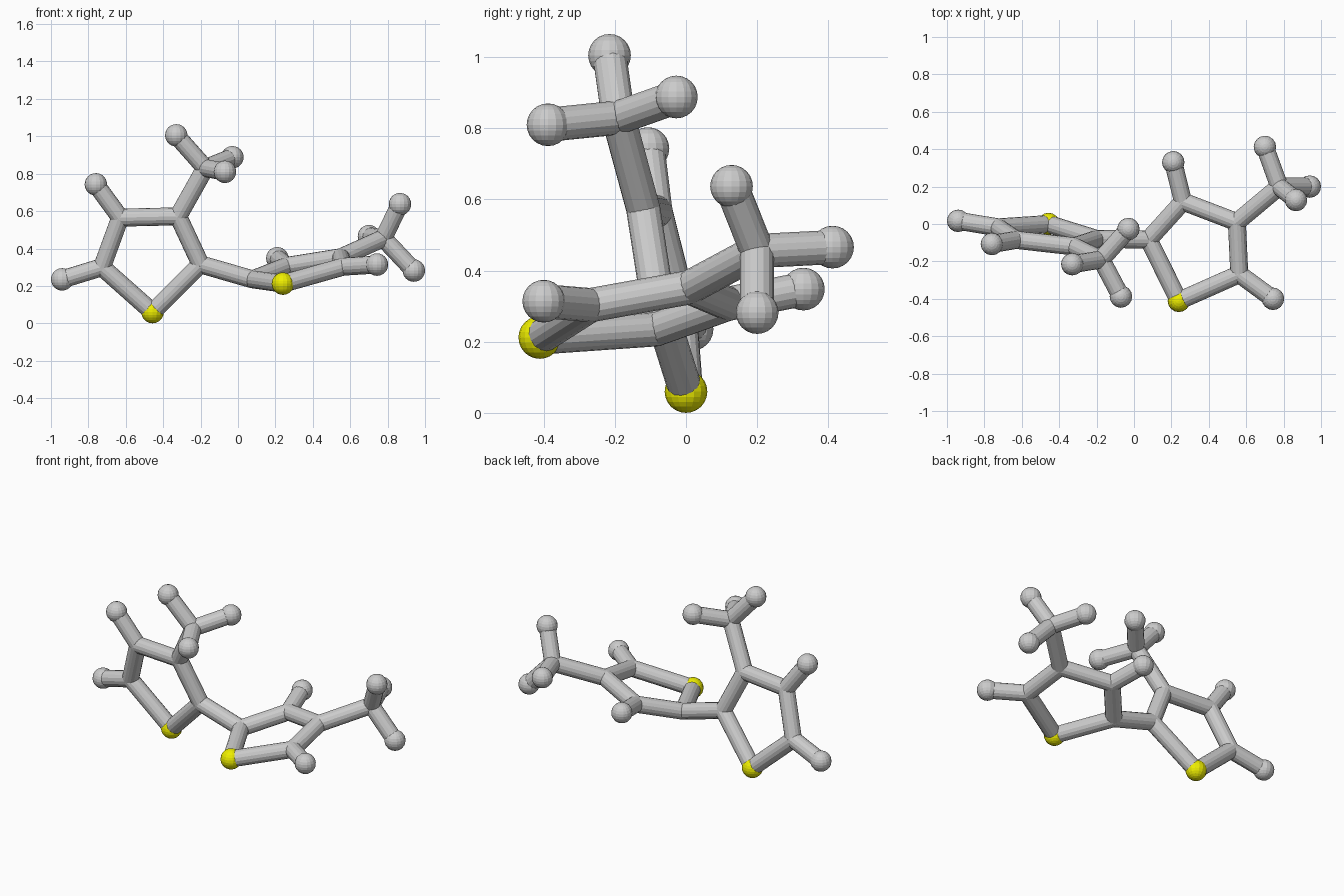
import bpy
from mathutils import Vector

if "Cube" in bpy.data.objects:
    bpy.data.objects.remove(bpy.data.objects["Cube"])

BALL_R, BOND_R, SIDES = 0.06, 0.048, 16

# Joint positions: two five-sided rings, each with a three-pronged arm
atoms = {
    # upright ring
    "sulfur_a": (-0.457, 0.0, 0.06),
    "a2": (-0.20, -0.08, 0.315), "a3": (-0.32, -0.12, 0.572),
    "a4": (-0.63, -0.085, 0.565), "a5": (-0.727, -0.018, 0.30),
    "arm_a": (-0.175, -0.19, 0.83),
    "tip_a4": (-0.76, -0.107, 0.743), "tip_a5": (-0.94, 0.017, 0.235),
    "tip_a6": (-0.33, -0.215, 1.005), "tip_a7": (-0.03, -0.027, 0.888),
    "tip_a8": (-0.07, -0.388, 0.81),
    # lying ring
    "sulfur_b": (0.24, -0.411, 0.212),
    "b2": (0.078, -0.083, 0.235), "b3": (0.262, 0.12, 0.307),
    "b4": (0.55, 0.01, 0.353), "b5": (0.563, -0.268, 0.303),
    "arm_b": (0.777, 0.20, 0.455),
    "tip_b3": (0.21, 0.33, 0.348), "tip_b5": (0.743, -0.40, 0.314),
    "tip_b6": (0.866, 0.128, 0.637), "tip_b7": (0.94, 0.20, 0.282),
    "tip_b8": (0.70, 0.412, 0.466),
}
bonds = """sulfur_a-a2 a2-a3 a3-a4 a4-a5 a5-sulfur_a a4-tip_a4 a5-tip_a5 a3-arm_a
arm_a-tip_a6 arm_a-tip_a7 arm_a-tip_a8 a2-b2
sulfur_b-b2 b2-b3 b3-b4 b4-b5 b5-sulfur_b b3-tip_b3 b5-tip_b5 b4-arm_b
arm_b-tip_b6 arm_b-tip_b7 arm_b-tip_b8""".split()

yellow = bpy.data.materials.new("yellow")
yellow.diffuse_color = (0.85, 0.85, 0.0, 1)
yellow.use_nodes = True
yellow.node_tree.nodes["Principled BSDF"].inputs["Base Color"].default_value = yellow.diffuse_color

# Balls: large at tips and sulfurs, bond-sized at joints
for name, pos in atoms.items():
    big = name.startswith(("sulfur", "tip"))
    bpy.ops.mesh.primitive_uv_sphere_add(segments=SIDES, ring_count=12,
                                         radius=BALL_R if big else BOND_R, location=pos)
    ball = bpy.context.object
    ball.name = ("ball_" if big else "joint_") + name
    if name.startswith("sulfur"):
        ball.data.materials.append(yellow)

# Rods between the balls
for pair in bonds:
    a, b = (Vector(atoms[n]) for n in pair.split("-"))
    bpy.ops.mesh.primitive_cylinder_add(vertices=SIDES, radius=BOND_R,
                                        depth=(b - a).length, location=(a + b) / 2)
    rod = bpy.context.object
    rod.name = "rod_" + pair.replace("-", "_")
    rod.rotation_euler = (b - a).to_track_quat('Z', 'Y').to_euler()
